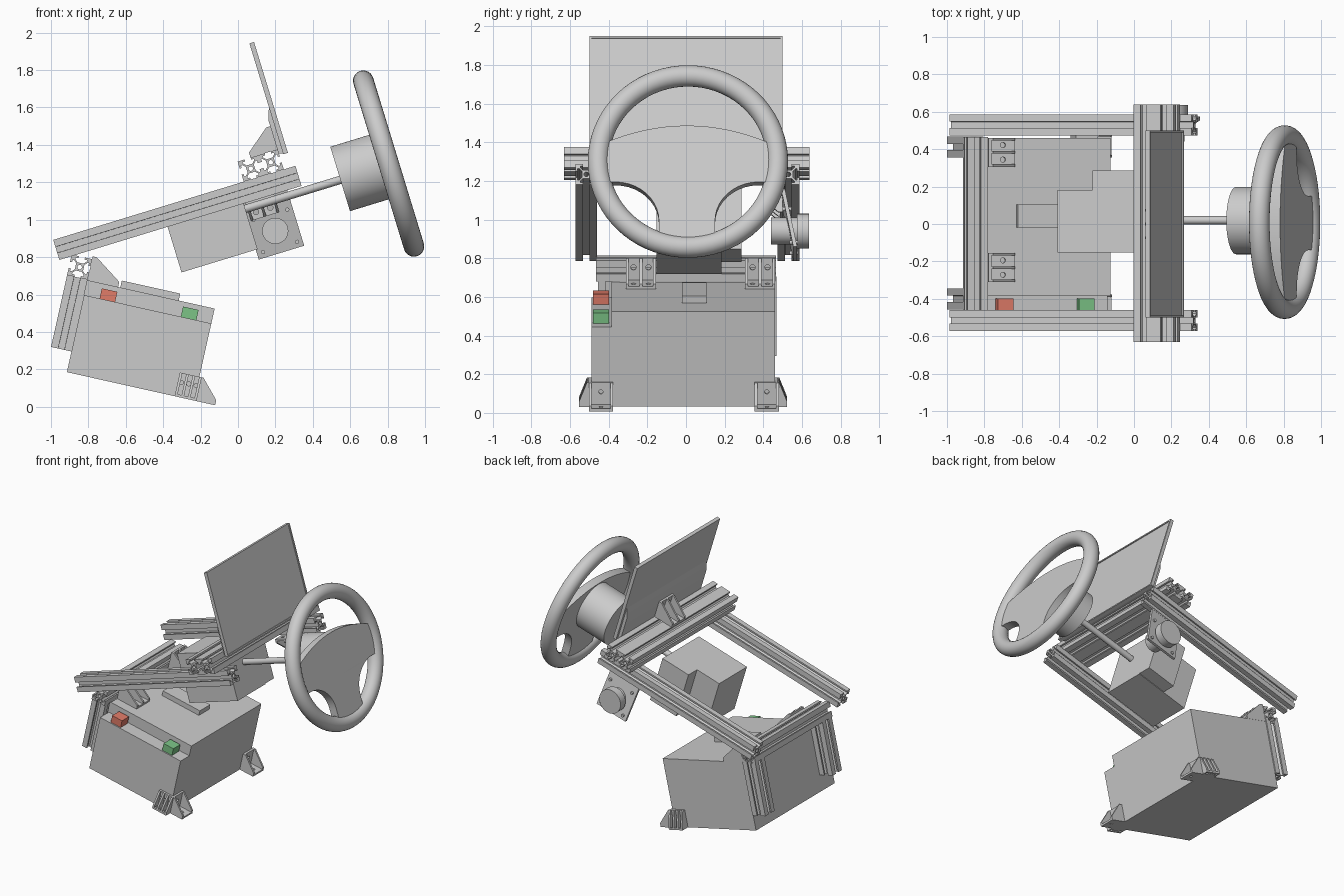
import bpy, bmesh, math
from mathutils import Matrix, Vector

if "Cube" in bpy.data.objects:
    bpy.data.objects.remove(bpy.data.objects["Cube"])

X, Y, Z = Vector((1, 0, 0)), Vector((0, 1, 0)), Vector((0, 0, 1))
T = lambda x, y, z: Matrix.Translation((x, y, z))
R = lambda deg, ax: Matrix.Rotation(math.radians(deg), 4, ax)

# Two tilted working frames: upper (rails, wheel, screen) and lower (box, posts)
UP = T(-0.955, 0, 0.785) @ R(-17, 'Y')
LOW = T(-0.915, 0, 0.185) @ R(12.6, 'Y')


def finish(name, me):
    bm = bmesh.new()
    bm.from_mesh(me)
    bmesh.ops.remove_doubles(bm, verts=bm.verts, dist=1e-5)
    bmesh.ops.recalc_face_normals(bm, faces=bm.faces)
    for f in bm.faces:
        f.smooth = True
    bm.to_mesh(me)
    bm.free()
    me.set_sharp_from_angle(angle=math.radians(30))
    ob = bpy.data.objects.new(name, me)
    bpy.context.collection.objects.link(ob)
    return ob


def prism(name, frame, axis, loops, lo, hi):
    """Extrude filled outlines (inner loops are holes) along a frame axis.
    Outline points: axis x -> (y, z), axis y -> (x, z), axis z -> (x, y)."""
    cu = bpy.data.curves.new(name, 'CURVE')
    cu.dimensions, cu.fill_mode, cu.extrude = '2D', 'BOTH', (hi - lo) / 2
    for loop in loops:
        sp = cu.splines.new('POLY')
        sp.points.add(len(loop) - 1)
        sp.use_cyclic_u = True
        for p, (a, b) in zip(sp.points, loop):
            p.co = (b, a, 0, 1) if axis == 'y' else (a, b, 0, 1)
    tmp = bpy.data.objects.new(name + "_tmp", cu)
    bpy.context.collection.objects.link(tmp)
    dg = bpy.context.evaluated_depsgraph_get()
    me = bpy.data.meshes.new_from_object(tmp.evaluated_get(dg))
    bpy.data.objects.remove(tmp)
    A, B, C = {'x': (Y, Z, X), 'y': (Z, X, Y), 'z': (X, Y, Z)}[axis]
    basis = Matrix((A, B, C)).transposed().to_4x4()
    me.transform(frame @ Matrix.Translation(C * (lo + hi) / 2) @ basis)
    return finish(name, me)


def rect(a0, a1, b0, b1):
    return [(a0, b0), (a1, b0), (a1, b1), (a0, b1)]


def circle(a, b, r, n=48):
    return [(a + r * math.cos(i * math.tau / n), b + r * math.sin(i * math.tau / n)) for i in range(n)]


def box(name, frame, x, y, z):
    return prism(name, frame, 'y', [rect(*x, *z)], *y)


def extrusion(name, frame, axis, a, b, lo, hi, s=0.0056):
    """Square slotted aluminium bar centred on (a, b)."""
    side = [(10, -10), (10, -3), (8, -3), (8, -5.5), (6.6, -5.5), (4, -2.9),
            (4, 2.9), (6.6, 5.5), (8, 5.5), (8, 3), (10, 3)]
    out = []
    for k in range(4):
        c, d = [(1, 0), (0, 1), (-1, 0), (0, -1)][k]
        out += [(a + s * (c * x - d * y), b + s * (d * x + c * y)) for x, y in side]
    return prism(name, frame, axis, [out, circle(a, b, 2.2 * s, 16)], lo, hi)


def bracket(name, frame, w, out, up, ribs, t=0.014):
    """Corner bracket: base along x, wall along z, ribs across width y."""
    h = w / 2
    slots = [-h + w * (i + 0.5) / (ribs - 1) for i in range(ribs - 1)]
    prism(name + "_base", frame, 'z',
          [rect(0, out, -h, h)] + [circle(out * 0.62, y, w * 0.09, 16) for y in slots], 0, t)
    prism(name + "_wall", frame, 'x',
          [rect(-h, h, t, up)] + [circle(y, up * 0.62, w * 0.09, 16) for y in slots], 0, t)
    tri = [(t, t), (out, t), (out, t * 2), (t * 1.6, up), (t, up)]
    for i in range(ribs):
        y = -h + (w - t) * i / (ribs - 1)
        prism(f"{name}_rib_{i}", frame, 'y', [tri], y, y + t)


# Side rails and double cross beam
for side, y in (("front", -0.516), ("back", 0.53)):
    extrusion("rail_" + side, UP, 'x', y, 0.056, 0, 1.354)
for i in range(2):
    extrusion(f"cross_beam_{i}", UP, 'y', 1.121 + 0.112 * i, 0.168, -0.63, 0.64)

# Rear posts, lower beam and its brackets
for side, y in (("front", -0.4), ("back", 0.412)):
    extrusion("post_" + side, LOW, 'z', -0.056, y, 0.113, 0.507)
extrusion("lower_beam", LOW, 'y', -0.056, 0.563, -0.465, 0.465)
for side, y in (("front", -0.233), ("back", 0.383)):
    bracket("beam_bracket_" + side, LOW @ T(0, y, 0.504), 0.155, 0.168, 0.13, 3)

# Supply box with stepped edge, top ridge and terminals
prism("supply_box", LOW, 'x', [[(-0.49, 0), (0.46, 0), (0.46, 0.504), (-0.385, 0.504),
                                (-0.385, 0.422), (-0.49, 0.422)]], 0, 0.697)
box("box_ridge", LOW, (0.18, 0.5), (-0.02, 0.105), (0.5, 0.542))
for name, p, col in (("red_terminal", 0.085, (0.75, 0.2, 0.14, 1)), ("green_terminal", 0.53, (0.2, 0.55, 0.24, 1))):
    ob = box(name, LOW, (p, p + 0.085), (-0.48, -0.397), (0.42, 0.478))
    mat = bpy.data.materials.new(name)
    mat.diffuse_color = col
    mat.use_nodes = True
    mat.node_tree.nodes["Principled BSDF"].inputs["Base Color"].default_value = mat.diffuse_color
    ob.data.materials.append(mat)

# Foot brackets on the front corners of the box
for side, s, face, yc in (("front", -1, -0.49, -0.44), ("back", 1, 0.46, 0.418)):
    bracket("foot_end_" + side, LOW @ T(0.697, yc, 0), 0.125, 0.115, 0.13, 2)
    bracket("foot_side_" + side, LOW @ T(0.65, face, 0) @ R(90 * s, 'Z'), 0.12, 0.063, 0.13, 4)

# Motor and gearbox
box("motor_body", UP, (0.605, 1.03), (-0.153, 0.183), (-0.255, 0.11))
box("motor_side_block", UP, (0.8, 1.03), (0.183, 0.287), (-0.25, 0.11))

# Shaft, hub and steering wheel
prism("steering_shaft", UP, 'x', [circle(0.02, -0.03, 0.022, 32)], 1.03, 1.6)
prism("wheel_hub", UP, 'x', [circle(0.018, -0.025, 0.18, 64)], 1.562, 1.82)
bpy.ops.mesh.primitive_torus_add(major_radius=0.463, minor_radius=0.055,
                                 major_segments=72, minor_segments=24)
rim = bpy.context.object
rim.name = "wheel_rim"
rim.data.transform(UP @ T(1.834, 0.01, -0.022) @ R(90, 'Y'))
rim.data.shade_smooth()
top = [(0.43 * i / 8, 0.185 - 0.095 * (i / 8) ** 2) for i in range(8, -9, -1)]
curve = [(0.145 + 0.225 * (1 - math.sin(t)), -0.12 - 0.21 * (1 - math.cos(t)))
         for t in [math.pi / 2 * k / 10 for k in range(11)]]
left = [(-0.44, -0.12)] + [(-y, z) for y, z in curve] + [(-0.145, -0.43)]
right = [(-y, z) for y, z in reversed(left)]
prism("wheel_spokes", UP @ T(0, 0.005, -0.022), 'x', [top + left + right], 1.805, 1.865)

# Screen: panel, bezel, rear housing and mount
prism("screen_panel", UP, 'x', [rect(-0.5, 0.5, 0.19, 0.81)], 1.31, 1.33)
prism("screen_bezel", UP, 'x', [rect(-0.5, 0.5, 0.19, 0.81), rect(-0.488, 0.488, 0.202, 0.798)], 1.33, 1.336)
prism("screen_housing", UP, 'y', [[(1.31, 0.195), (1.287, 0.2), (1.287, 0.385), (1.31, 0.455)]], -0.48, 0.48)
bracket("screen_bracket", UP @ T(1.287, 0.0, 0.224) @ R(180, 'Z'), 0.16, 0.15, 0.13, 3)

# Dial hanging from the back rail on a slanted plate
prism("dial_plate", UP, 'x', [[(0.49, 0.01), (0.51, 0.01), (0.575, -0.31), (0.555, -0.31)]], 1.02, 1.274)
for i, (du, dv) in enumerate(((-1, -1), (1, -1), (-1, 1), (1, 1))):
    prism(f"plate_bolt_{i}", UP, 'y', [circle(1.149 + du * 0.095, -0.189 + dv * 0.09, 0.011, 16)],
          0.50 if dv > 0 else 0.535, 0.545 if dv > 0 else 0.58)
prism("dial_body", UP, 'y', [circle(1.149, -0.189, 0.07)], 0.44, 0.58)
prism("dial_knob", UP, 'y', [circle(1.149, -0.189, 0.09)], 0.575, 0.635)
bracket("dial_bracket", UP @ T(1.12, 0.5, 0) @ R(180, 'X') @ R(90, 'Z'), 0.16, 0.11, 0.1, 3)
